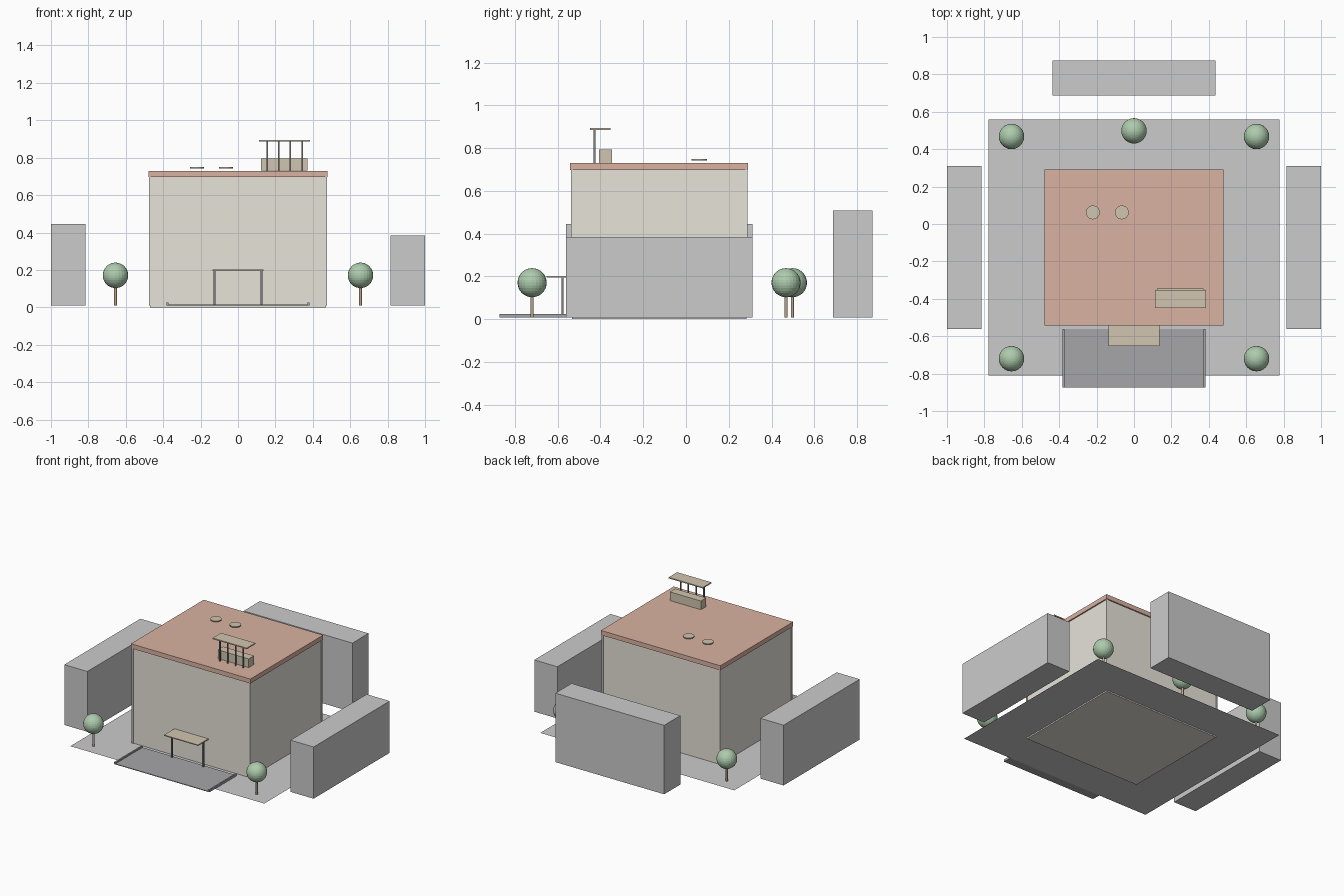
import bpy, bmesh

if "Cube" in bpy.data.objects:
    bpy.data.objects.remove(bpy.data.objects["Cube"])

CY = -0.126   # building centre in y
G = 0.009     # pavement level


def mat(name, r, g, b):
    m = bpy.data.materials.new(name)
    m.diffuse_color = (r, g, b, 1)
    m.use_nodes = True
    m.node_tree.nodes["Principled BSDF"].inputs["Base Color"].default_value = m.diffuse_color
    return m


WALL = mat("plaster", 0.80, 0.77, 0.70)
ROOF = mat("terracotta", 0.70, 0.45, 0.36)
WOOD = mat("timber", 0.64, 0.56, 0.44)
METAL = mat("dark_metal", 0.22, 0.23, 0.24)
ASPHALT = mat("asphalt", 0.38, 0.38, 0.40)
LEAF = mat("leaf", 0.42, 0.60, 0.42)
TRUNK = mat("bark", 0.50, 0.39, 0.28)


def finish(name, bm, m):
    me = bpy.data.meshes.new(name)
    bm.to_mesh(me)
    bm.free()
    if m:
        me.materials.append(m)
    ob = bpy.data.objects.new(name, me)
    bpy.context.collection.objects.link(ob)
    return ob


def box(name, x, y, z, m=None):
    """Box from (min, max) pairs."""
    bm = bmesh.new()
    bmesh.ops.create_cube(bm, size=1)
    for v in bm.verts:
        v.co = [(lo + hi) / 2 + c * (hi - lo) for c, (lo, hi) in zip(v.co, (x, y, z))]
    return finish(name, bm, m)


def cyl(name, x, y, z0, z1, r, m, n=16):
    bm = bmesh.new()
    bmesh.ops.create_cone(bm, cap_ends=True, segments=n, radius1=r, radius2=r, depth=z1 - z0)
    bmesh.ops.translate(bm, verts=bm.verts, vec=(x, y, (z0 + z1) / 2))
    return finish(name, bm, m)


def post(name, x, y, z0, z1, m, w=0.005):
    return box(name, (x - w, x + w), (y - w, y + w), (z0, z1), m)


# Pavement: single flat sheet
bm = bmesh.new()
bm.faces.new([bm.verts.new((sx * 0.778, CY + sy * 0.684, G))
              for sx, sy in ((-1, -1), (1, -1), (1, 1), (-1, 1))])
finish("pavement", bm, None)

# Main building with corner trims and roof slab
box("walls", (-0.47, 0.47), (CY - 0.408, CY + 0.408), (0, 0.697), WALL)
for sx in (-1, 1):
    for sy in (-1, 1):
        post("corner_trim", sx * 0.47, CY + sy * 0.408, G, 0.697, WALL)
box("roof_slab", (-0.479, 0.479), (CY - 0.417, CY + 0.417), (0.697, 0.73), ROOF)

# Neighbouring blocks
for name, x0, x1, top in (("left_block", -1, -0.815, 0.446), ("right_block", 0.815, 1, 0.384)):
    box(name, (x0, x1), (CY - 0.436, CY + 0.436), (G, top))
box("back_block", (-0.436, 0.436), (0.688, 0.873), (G, 0.509))

# Forecourt with side kerbs
box("forecourt", (-0.382, 0.382), (-0.873, -0.562), (G, 0.014), ASPHALT)
for s in (-1, 1):
    box("kerb", sorted((s * 0.372, s * 0.382)), (-0.873, -0.562), (G, 0.025), ASPHALT)

# Entrance canopy
box("entrance_canopy", (-0.136, 0.136), (-0.652, -0.53), (0.195, 0.202), WOOD)
for s in (-1, 1):
    post("canopy_post", s * 0.125, -0.577, G, 0.195, METAL)

# Rooftop bar with pergola
box("bar_counter", (0.123, 0.371), (-0.407, -0.346), (0.732, 0.795), WOOD)
box("pergola_top", (0.112, 0.386), (-0.45, -0.353), (0.886, 0.894), WOOD)
for i in range(4):
    post("pergola_post", 0.156 + i * 0.0623, -0.428, 0.73, 0.886, METAL, 0.004)

# Rooftop table discs
for x in (-0.22, -0.065):
    cyl("table_top", x, 0.062, 0.743, 0.75, 0.037, WOOD, 32)

# Trees
for x, y in ((-0.655, -0.72), (0.655, -0.72), (-0.655, 0.468), (0.655, 0.468), (0, 0.498)):
    cyl("tree_trunk", x, y, G, 0.13, 0.007, TRUNK, 12)
    bm = bmesh.new()
    bmesh.ops.create_uvsphere(bm, u_segments=24, v_segments=16, radius=0.068)
    bmesh.ops.translate(bm, verts=bm.verts, vec=(x, y, 0.171))
    finish("tree_crown", bm, LEAF)
